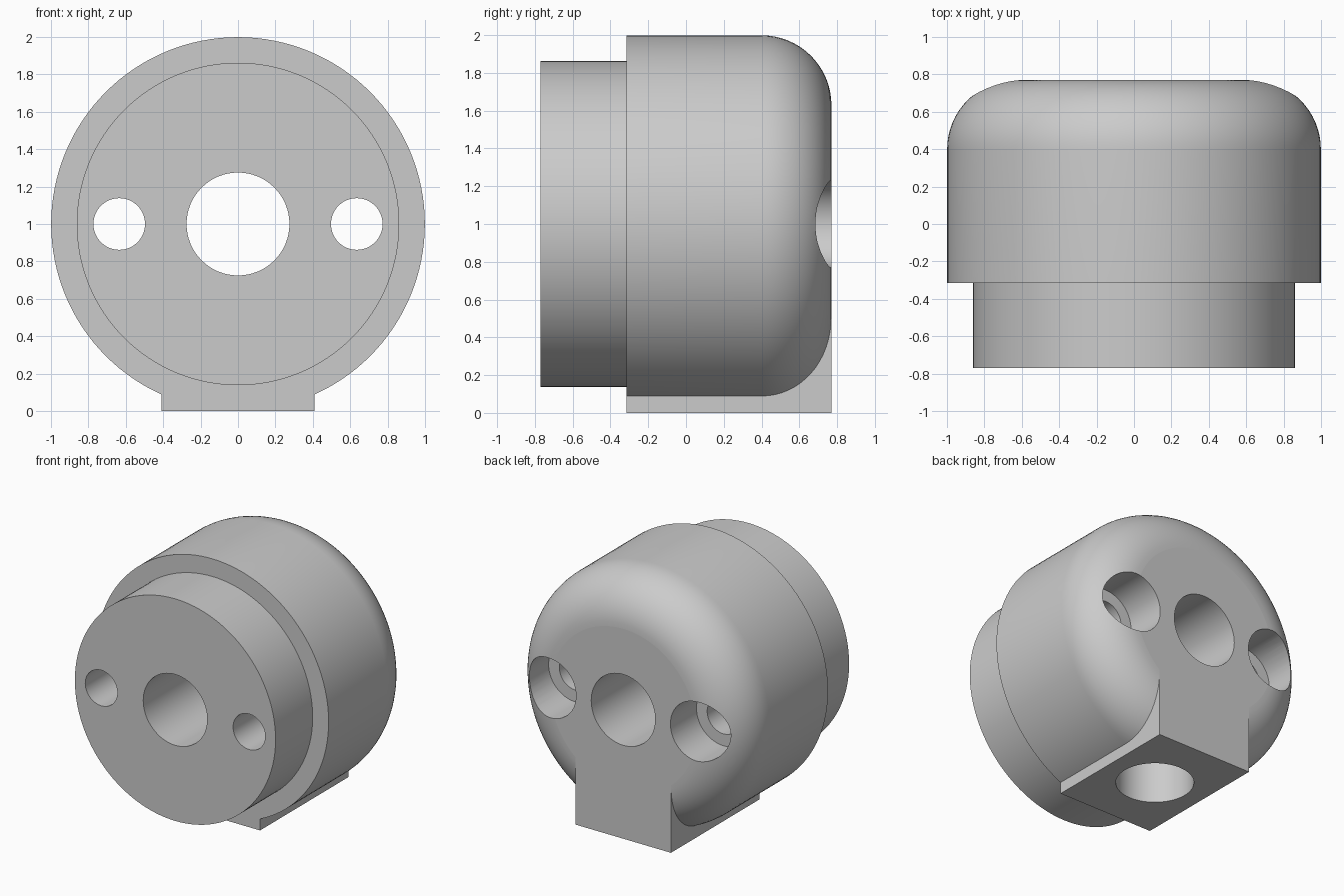
import bpy, bmesh
from math import sin, cos, pi, radians
from mathutils import Matrix

cube = bpy.data.objects.get("Cube")
if cube:
    bpy.data.objects.remove(cube, do_unlink=True)

AXIS_Z = 1.0                   # height of the main axis
FRONT, STEP, BACK = -0.77, -0.315, 0.77
FILLET = 0.37

grey = bpy.data.materials.new("plain_grey")
grey.use_nodes = True
grey.diffuse_color = (0.6, 0.6, 0.6, 1)
grey.node_tree.nodes["Principled BSDF"].inputs["Base Color"].default_value = (0.6, 0.6, 0.6, 1)


def add_object(name, bm):
    bmesh.ops.recalc_face_normals(bm, faces=bm.faces)
    mesh = bpy.data.meshes.new(name)
    bm.to_mesh(mesh)
    bm.free()
    mesh.materials.append(grey)
    obj = bpy.data.objects.new(name, mesh)
    bpy.context.collection.objects.link(obj)
    return obj


def lathe(name, profile, segments=128):
    """Closed solid turned about the main axis from (radius, y) pairs."""
    bm = bmesh.new()
    rings = []
    for r, y in profile:
        angles = [2 * pi * i / segments for i in range(segments)]
        rings.append([bm.verts.new((r * cos(a), y, AXIS_Z + r * sin(a))) for a in angles])
    for low, high in zip(rings, rings[1:]):
        for i in range(segments):
            j = (i + 1) % segments
            bm.faces.new((low[i], low[j], high[j], high[i]))
    bm.faces.new(rings[0])
    bm.faces.new(rings[-1])
    return add_object(name, bm)


def box(name, low, high):
    bm = bmesh.new()
    size = [b - a for a, b in zip(low, high)]
    middle = [(a + b) / 2 for a, b in zip(low, high)]
    bmesh.ops.create_cube(bm, size=1, matrix=Matrix.Translation(middle) @ Matrix.Diagonal((*size, 1)))
    return add_object(name, bm)


def drill(name, radius, depth, centre, along_y=True):
    bm = bmesh.new()
    turn = Matrix.Rotation(pi / 2 if along_y else 0, 4, "X")
    bmesh.ops.create_cone(bm, cap_ends=True, segments=64, radius1=radius, radius2=radius,
                          depth=depth, matrix=Matrix.Translation(centre) @ turn)
    return add_object(name, bm)


def combine(target, tool, operation):
    """Apply a boolean and discard the helper."""
    tool.hide_render = True
    mod = target.modifiers.new(tool.name, "BOOLEAN")
    mod.operation, mod.solver, mod.object = operation, "EXACT", tool
    bpy.context.view_layer.objects.active = target
    bpy.ops.object.modifier_apply(modifier=mod.name)
    bpy.data.objects.remove(tool, do_unlink=True)


# Stepped round body with a rounded back edge
steps = 16
profile = [(0.862, FRONT), (0.862, STEP), (0.999, STEP)]
for k in range(steps + 1):
    a = k / steps * pi / 2
    profile.append((0.999 - FILLET * (1 - cos(a)), BACK - FILLET * (1 - sin(a))))
body = lathe("housing_body", profile)

# Square mounting foot, flush with the step and the back
combine(body, box("mounting_foot", (-0.41, STEP, 0), (0.41, BACK, 0.6)), "UNION")

# Central bore, side holes with wide back recesses, blind hole under the foot
combine(body, drill("central_bore", 0.275, 2, (0, 0, AXIS_Z)), "DIFFERENCE")
for side in (-1, 1):
    x = side * 0.635
    combine(body, drill("side_hole", 0.138, 2, (x, 0, AXIS_Z)), "DIFFERENCE")
    combine(body, drill("back_recess", 0.23, 1, (x, 0.95, AXIS_Z)), "DIFFERENCE")
combine(body, drill("foot_hole", 0.275, 0.92, (0, 0.228, 0), along_y=False), "DIFFERENCE")

# Smooth round surfaces, flat end faces
bpy.ops.object.select_all(action="DESELECT")
body.select_set(True)
bpy.context.view_layer.objects.active = body
bpy.ops.object.shade_smooth_by_angle(angle=radians(30))
for face in body.data.polygons:
    if abs(face.normal.y) > 0.9999:
        face.use_smooth = False
